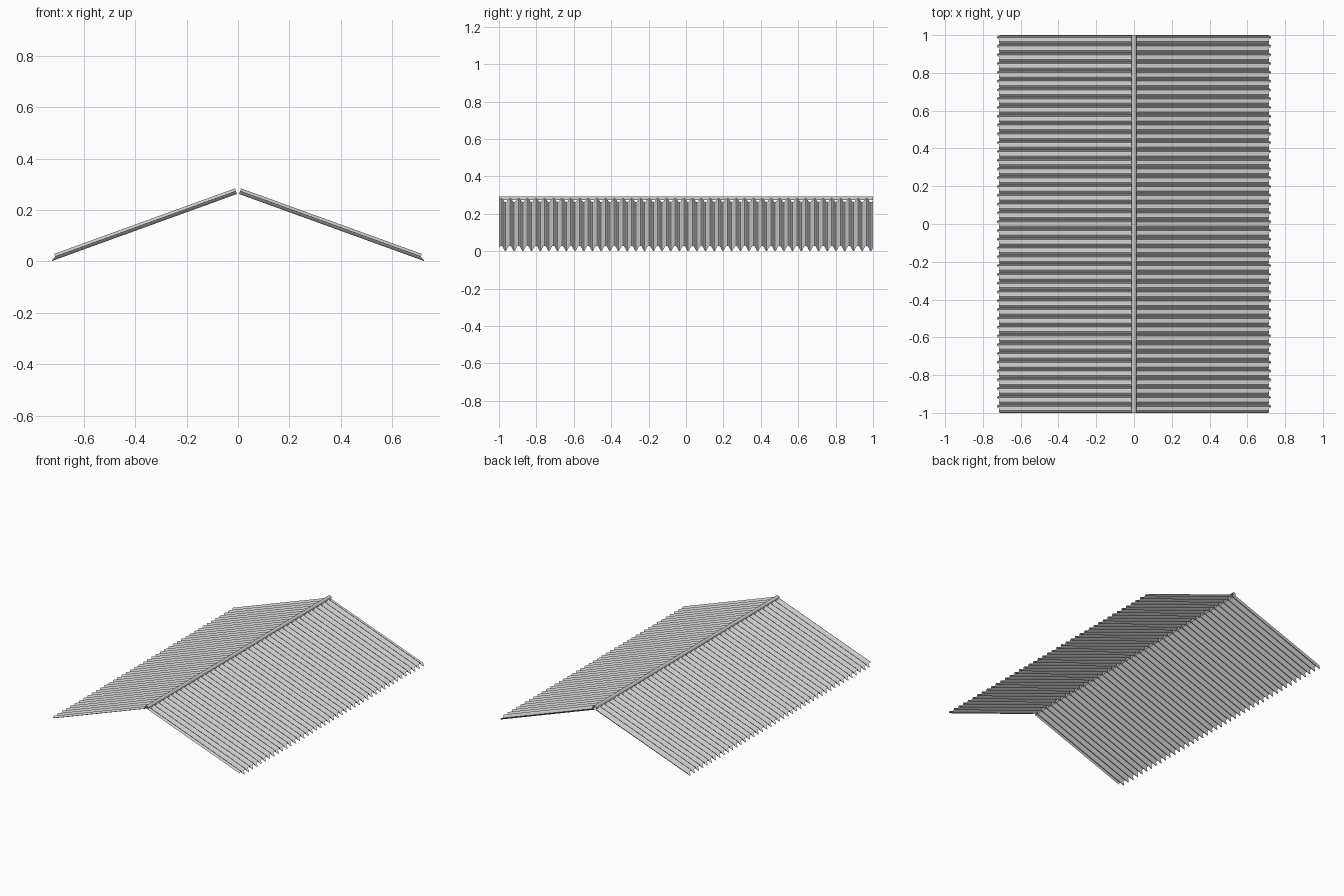
import bpy, math

if "Cube" in bpy.data.objects:
    bpy.data.objects.remove(bpy.data.objects["Cube"])

N = 43            # corrugations along the roof
SEG = 8           # facets per corrugation
AMP = 0.0115      # half height of a corrugation
EAVE, TOP = (0.711, 0.0185), (0.008, 0.273)
LEN = math.hypot(EAVE[0] - TOP[0], TOP[1] - EAVE[1])
NX, NZ = (TOP[1] - EAVE[1]) / LEN, (EAVE[0] - TOP[0]) / LEN   # slope normal


def make(name, verts, faces):
    me = bpy.data.meshes.new(name)
    me.from_pydata(verts, [], faces)
    ob = bpy.data.objects.new(name, me)
    bpy.context.collection.objects.link(ob)
    bpy.context.view_layer.objects.active = ob
    ob.select_set(True)
    bpy.ops.object.shade_smooth_by_angle(angle=math.radians(50))
    ob.select_set(False)
    return ob


def wave(t):
    # slightly fattened sine, close to alternating half rounds
    s = math.sin(2 * math.pi * t)
    return AMP * math.copysign(abs(s) ** 0.8, s)


# corrugated slopes, with a drip flap hanging from every valley at the eave
for side, label in ((-1, "left"), (1, "right")):
    verts, faces = [], []
    for i in range(N * SEG + 1):
        y = -1 + 2 * i / (N * SEG)
        h = wave(i / SEG)
        for x, z in (TOP, EAVE):
            verts.append((side * (x + NX * h), y, z + NZ * h))
    for i in range(N * SEG):
        a = 2 * i
        f = (a, a + 1, a + 3, a + 2)
        faces.append(f if side > 0 else f[::-1])
    make(label + "_corrugated_slope", verts, faces)

    verts, faces = [], []
    for k in range(N):
        base = len(verts)
        for j in range(SEG // 2 + 1):
            t = 0.5 + j / SEG
            h = wave(t)
            d = abs(h) / AMP
            y = -1 + 2 * (k + t) / N
            x, z = EAVE[0] + NX * h, EAVE[1] + NZ * h
            verts.append((side * x, y, z))
            verts.append((side * (x + 0.019 * d), y, z - 0.0073 * d))
        for j in range(SEG // 2):
            a = base + 2 * j
            f = (a, a + 1, a + 3, a + 2)
            faces.append(f if side > 0 else f[::-1])
    make(label + "_eave_drips", verts, faces)

# rounded ridge cap, open underneath
verts, faces = [], []
ARC = 10
for j in range(ARC + 1):
    a = math.radians(-25 + 230 * j / ARC)
    for y in (-1, 1):
        verts.append((0.014 * math.cos(a), y, 0.279 + 0.014 * math.sin(a)))
for j in range(ARC):
    a = 2 * j
    faces.append((a, a + 2, a + 3, a + 1))
make("ridge_cap", verts, faces)
